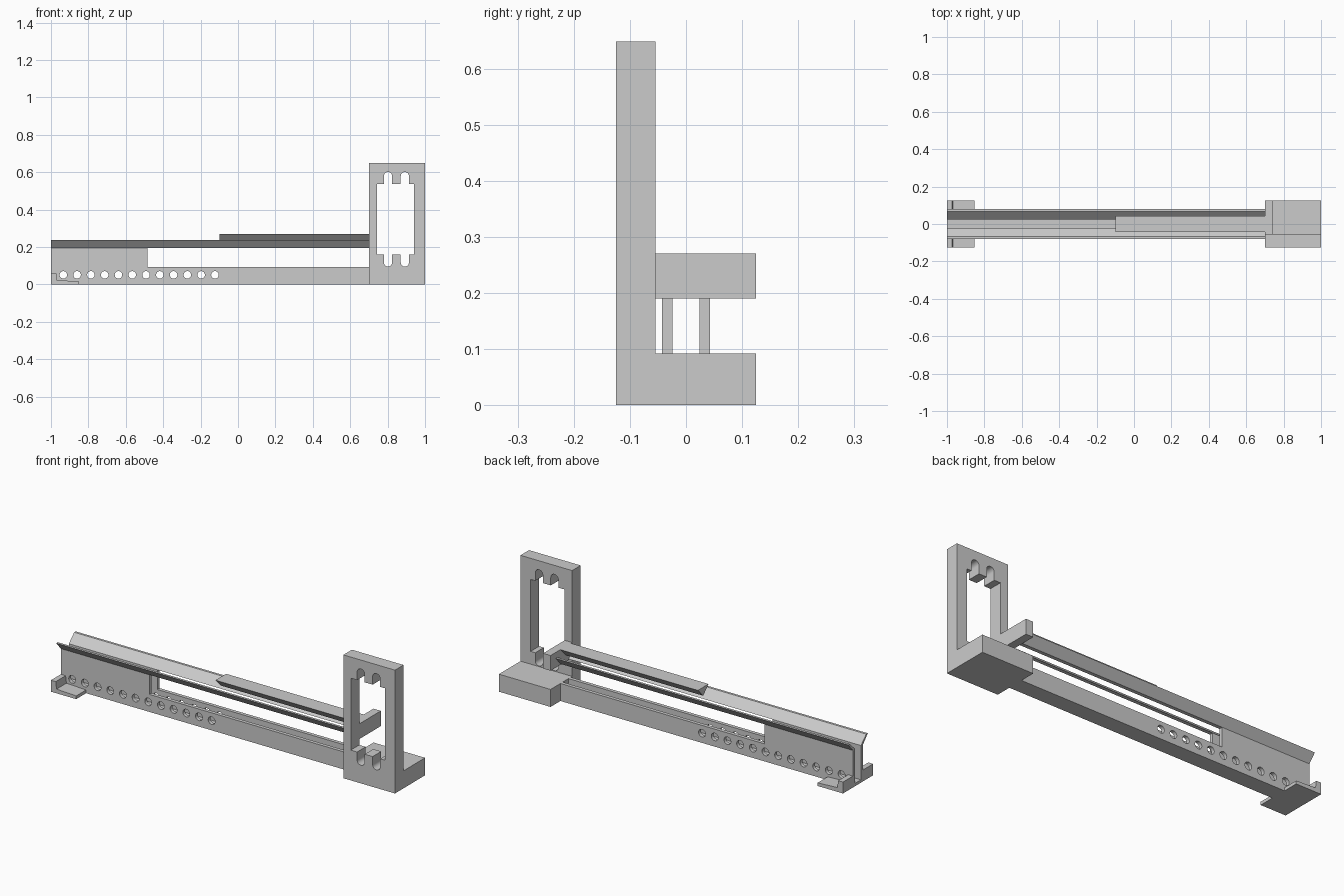
import bpy
import bmesh
from math import sin, cos, pi, radians
from mathutils import Matrix

cube = bpy.data.objects.get("Cube")
if cube:
    bpy.data.objects.remove(cube, do_unlink=True)

grey = bpy.data.materials.new("plain grey")
grey.use_nodes = True
grey.diffuse_color = (0.6, 0.6, 0.6, 1)
grey.node_tree.nodes["Principled BSDF"].inputs["Base Color"].default_value = (0.6, 0.6, 0.6, 1)


def add_object(name, mesh):
    obj = bpy.data.objects.new(name, mesh)
    bpy.context.collection.objects.link(obj)
    mesh.materials.clear()
    mesh.materials.append(grey)
    return obj


def box(name, x0, x1, y0, y1, z0, z1):
    bm = bmesh.new()
    bmesh.ops.create_cube(bm, size=1)
    bmesh.ops.scale(bm, vec=(x1 - x0, y1 - y0, z1 - z0), verts=bm.verts)
    bmesh.ops.translate(bm, vec=((x0 + x1) / 2, (y0 + y1) / 2, (z0 + z1) / 2), verts=bm.verts)
    mesh = bpy.data.meshes.new(name)
    bm.to_mesh(mesh)
    bm.free()
    return add_object(name, mesh)


def prism_x(name, profile, x0, x1):
    """Extrude a (y, z) profile along x."""
    bm = bmesh.new()
    face = bm.faces.new([bm.verts.new((x0, y, z)) for y, z in profile])
    top = bmesh.ops.extrude_face_region(bm, geom=[face])["geom"]
    moved = [v for v in top if isinstance(v, bmesh.types.BMVert)]
    bmesh.ops.translate(bm, vec=(x1 - x0, 0, 0), verts=moved)
    bmesh.ops.recalc_face_normals(bm, faces=bm.faces)
    mesh = bpy.data.meshes.new(name)
    bm.to_mesh(mesh)
    bm.free()
    return add_object(name, mesh)


def plate(name, loops, y0, y1):
    """Extrude (x, z) outlines along y; inner loops become holes."""
    curve = bpy.data.curves.new(name + " outline", "CURVE")
    curve.dimensions = "2D"
    curve.fill_mode = "BOTH"
    curve.extrude = (y1 - y0) / 2
    for loop in loops:
        spline = curve.splines.new("POLY")
        spline.points.add(len(loop) - 1)
        for point, (x, z) in zip(spline.points, loop):
            point.co = (x, z, 0, 1)
        spline.use_cyclic_u = True
    temp = bpy.data.objects.new("outline helper", curve)
    mesh = bpy.data.meshes.new_from_object(temp)
    bpy.data.objects.remove(temp)
    bpy.data.curves.remove(curve)
    mesh.name = name
    mesh.transform(Matrix.Translation((0, (y0 + y1) / 2, 0)) @ Matrix.Rotation(pi / 2, 4, "X"))
    bm = bmesh.new()
    bm.from_mesh(mesh)
    bmesh.ops.remove_doubles(bm, verts=bm.verts, dist=0.0002)
    bmesh.ops.recalc_face_normals(bm, faces=bm.faces)
    bm.to_mesh(mesh)
    bm.free()
    obj = add_object(name, mesh)
    bpy.ops.object.select_all(action="DESELECT")
    bpy.context.view_layer.objects.active = obj
    obj.select_set(True)
    bpy.ops.object.shade_smooth_by_angle(angle=radians(35))
    return obj


def arc(cx, cz, r, start, end, steps):
    return [(cx + r * cos(start + (end - start) * i / steps),
             cz + r * sin(start + (end - start) * i / steps)) for i in range(steps + 1)]


# End frame: tall plate whose window has rounded slots above and below
left, right, top, mid, slot_r = 0.743, 0.941, 0.537, 0.348, 0.022
upper = [(left, top)]
for cx in (0.802, 0.892):
    upper += [(cx - slot_r, top)] + arc(cx, 0.579, slot_r, pi, 0, 12) + [(cx + slot_r, top)]
upper.append((right, top))
window = upper + [(x, 2 * mid - z) for x, z in reversed(upper)]
plate("end_frame", [[(0.70, 0), (1, 0), (1, 0.648), (0.70, 0.648)], window], -0.125, -0.054)

# Block behind the frame and the cross bar carrying the rail
box("base_block", 0.70, 1, -0.054, 0.125, 0, 0.092)
box("cross_bar", 0.70, 0.743, -0.054, 0.125, 0.19, 0.27)

# Channel: floor, two perforated side walls and flared lips
box("channel_floor", -1, 0.70, -0.025, 0.025, 0, 0.015)
outline = [(-1, 0), (0.70, 0), (0.70, 0.092), (-0.485, 0.092), (-0.485, 0.195), (-1, 0.195)]
holes = [arc(-0.934 + 0.0737 * i, 0.051, 0.02, 0, 2 * pi * 23 / 24, 23) for i in range(12)]
lip = [(0.024, 0.195), (0.043, 0.195), (0.081, 0.238), (0.068, 0.238)]
for side, label in ((-1, "front"), (1, "back")):
    y0, y1 = sorted((side * 0.024, side * 0.043))
    plate(label + "_wall", [outline] + holes, y0, y1)
    prism_x(label + "_lip", [(side * y, z) for y, z in lip], -1, 0.70)

    # Foot: flat pad with a low upright at the far end
    y0, y1 = sorted((side * 0.043, side * 0.125))
    plate(label + "_foot", [[(-1, 0), (-0.853, 0), (-0.853, 0.017), (-0.967, 0.022),
                             (-0.972, 0.06), (-1, 0.06)]], y0, y1)

# Wedge bar lying above the lips
prism_x("wedge_bar", [(-0.044, 0.27), (0.044, 0.27), (0, 0.225)], -0.10, 0.70)
